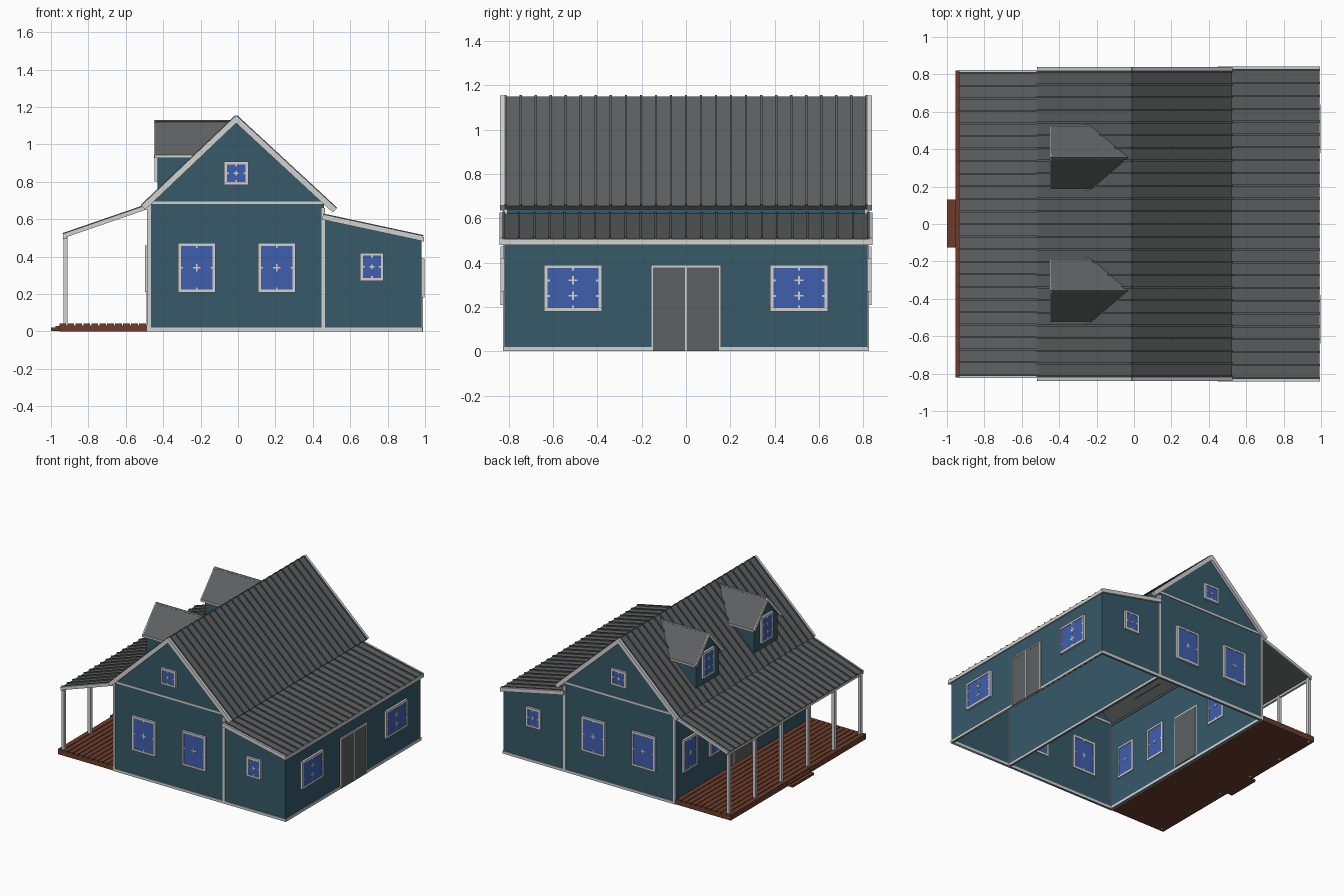
import bpy, bmesh
from mathutils import Vector as V

if "Cube" in bpy.data.objects:
    bpy.data.objects.remove(bpy.data.objects["Cube"])


def material(name, r, g, b):
    m = bpy.data.materials.new(name)
    m.diffuse_color = (r, g, b, 1)
    m.use_nodes = True
    m.node_tree.nodes["Principled BSDF"].inputs["Base Color"].default_value = m.diffuse_color
    return m


TEAL = material("teal siding", 0.038, 0.100, 0.140)
GREY = material("grey metal", 0.110, 0.120, 0.120)
WHITE = material("white trim", 0.65, 0.65, 0.65)
BLUE = material("blue glass", 0.050, 0.115, 0.42)
BROWN = material("brown wood", 0.150, 0.046, 0.025)


def build(name, solids, mat):
    """One object from polygons that are each extruded along a vector."""
    bm = bmesh.new()
    for pts, vec in solids:
        a = [bm.verts.new(p) for p in pts]
        b = [bm.verts.new(V(p) + V(vec)) for p in pts]
        n = len(a)
        bm.faces.new(a)
        bm.faces.new(b[::-1])
        for i in range(n):
            j = (i + 1) % n
            bm.faces.new((a[j], a[i], b[i], b[j]))
    bmesh.ops.recalc_face_normals(bm, faces=bm.faces[:])
    me = bpy.data.meshes.new(name)
    bm.to_mesh(me)
    bm.free()
    me.materials.append(mat)
    ob = bpy.data.objects.new(name, me)
    bpy.context.collection.objects.link(ob)
    return ob


def box(x0, x1, y0, y1, z0, z1):
    return ([(x0, y0, z0), (x1, y0, z0), (x1, y1, z0), (x0, y1, z0)], (0, 0, z1 - z0))


def strip(top, low, y0, y1, vec):
    """Sloped strip between two (x, z) points."""
    (xa, za), (xb, zb) = top, low
    return ([(xa, y0, za), (xa, y1, za), (xb, y1, zb), (xb, y0, zb)], vec)


def roof(name, top, low, half, thick, ribs):
    """Metal roof slab with standing seams running down the slope."""
    d = V((low[0] - top[0], 0, low[1] - top[1])).normalized()
    n = V((-d.z, 0, d.x))
    if n.z < 0:
        n = -n
    parts = [strip(top, low, -half, half, -n * thick)]
    for i in range(ribs + 1):
        y = -half + 0.006 + (2 * half - 0.012) * i / ribs
        parts.append(strip(top, low, y - 0.005, y + 0.005, n * 0.008))
    build(name, parts, GREY)
    return n


def window(name, c, normal, w, h, cols=2, rows=2):
    """Glass plate, frame and small muntin crosses on a wall."""
    c, n = V(c), V(normal)
    u = V((abs(n.y), abs(n.x), 0))

    def bar(a, b, sw, sh, depth):
        m = c + u * a + V((0, 0, b))
        s = u * sw / 2 + V((abs(n.x), abs(n.y), 0)) * depth + V((0, 0, sh / 2))
        return box(m.x - s.x, m.x + s.x, m.y - s.y, m.y + s.y, m.z - s.z, m.z + s.z)

    t = 0.015
    build(name + "_glass", [bar(0, 0, w - t, h - t, 0.012)], BLUE)
    bars = [bar(s * (w - t) / 2, 0, t, h, 0.016) for s in (-1, 1)]
    bars += [bar(0, s * (h - t) / 2, w, t, 0.016) for s in (-1, 1)]
    us = [w * (i / cols - 0.5) for i in range(1, cols)]
    vs = [h * (i / rows - 0.5) for i in range(1, rows)]
    for a in us:
        bars += [bar(a, s * (h / 2 - t), 0.009, 0.022, 0.014) for s in (-1, 1)]
    for b in vs:
        bars += [bar(s * (w / 2 - t), b, 0.022, 0.009, 0.014) for s in (-1, 1)]
    p = min(0.04, w * 0.2)
    for a in us:
        for b in vs:
            bars += [bar(a, b, p, 0.008, 0.014), bar(a, b, 0.008, p, 0.014)]
    build(name + "_frame", bars, WHITE)


L, R, E, W = -0.48, 0.46, 0.98, 0.82   # porch wall, middle wall, lean-to wall, half length
RIDGE, EAVE_L, EAVE_R = (-0.01, 1.15), (-0.515, 0.67), (0.525, 0.655)

# Walls (open underneath)
for s, side in ((-1, "front"), (1, "back")):
    y, inward = s * W, (0, -s * 0.01, 0)
    build(side + "_gable_wall", [([(L, y, 0), (R, y, 0), (R, y, 0.688), (-0.01, y, 1.13), (L, y, 0.688)], inward)], TEAL)
    build(side + "_lean_to_wall", [([(R, y, 0), (E, y, 0), (E, y, 0.495), (R, y, 0.61)], inward)], TEAL)
    # Trim boards on the end walls
    ya, yb = sorted((s * (W - 0.013), s * (W + 0.006)))
    build(side + "_trim", [
        box(L - 0.006, E + 0.004, ya, yb, 0, 0.02),
        box(L, R, ya, yb, 0.68, 0.695),
        box(L - 0.006, L + 0.014, ya, yb, 0, 0.69),
        box(R - 0.014, R + 0.006, ya, yb, 0, 0.66)], WHITE)
    n = (0, s, 0)
    for i, x in enumerate((-0.22, 0.207)):
        window(f"{side}_window_{i}", (x, y, 0.34), n, 0.2, 0.265)
    window(side + "_gable_window", (-0.01, y, 0.845), n, 0.13, 0.125)
    window(side + "_lean_to_window", (0.716, y, 0.345), n, 0.125, 0.15)
build("porch_wall", [box(L, L + 0.01, -W, W, 0, 0.688)], TEAL)
build("middle_wall", [box(R - 0.01, R, -W, W, 0, 0.688)], TEAL)
build("lean_to_side_wall", [box(E - 0.01, E, -W, W, 0, 0.495)], TEAL)
build("base_trim", [box(x - 0.013, x + 0.006, -W, W, 0, 0.02) for x in (R, E)]
      + [box(L - 0.006, L + 0.013, -W, W, 0, 0.02)], WHITE)

# Side windows and doors
for s in (-1, 1):
    window(f"side_window_{s}", (E, s * 0.51, 0.285), (1, 0, 0), 0.26, 0.21, 2, 3)
    for y in (0.33, 0.65):
        window(f"porch_window_{s}_{y}", (L, s * y, 0.335), (-1, 0, 0), 0.17, 0.25)
build("double_door", [box(E - 0.014, E + 0.007, -0.15, 0.15, 0, 0.38)], GREY)
build("double_door_trim", [box(E - 0.012, E + 0.01, y - 0.005, y + 0.005, 0, 0.388) for y in (-0.153, 0, 0.153)]
      + [box(E - 0.012, E + 0.01, -0.158, 0.158, 0.378, 0.388)], WHITE)
build("porch_door", [box(L - 0.007, L + 0.014, -0.11, 0.11, 0.03, 0.42)], GREY)
build("porch_door_trim", [box(L - 0.01, L + 0.01, y - 0.006, y + 0.006, 0.03, 0.43) for y in (-0.114, 0.114)]
      + [box(L - 0.01, L + 0.01, -0.12, 0.12, 0.42, 0.432)], WHITE)

# Roofs with pale edge boards
PORCH_T, PORCH_B = (-0.47, 0.678), (-0.935, 0.518)
LEAN_T, LEAN_B = (0.455, 0.622), (0.99, 0.507)
for name, top, low, half, thick, ribs, edge in (
        ("main_roof_left", RIDGE, EAVE_L, 0.82, 0.02, 24, 0.02),
        ("main_roof_right", RIDGE, EAVE_R, 0.82, 0.02, 24, 0.02),
        ("porch_roof", PORCH_T, PORCH_B, 0.812, 0.012, 24, 0.012),
        ("lean_to_roof", LEAN_T, LEAN_B, 0.828, 0.018, 24, 0.014)):
    n = roof(name, top, low, half, thick, ribs)
    up = n * 0.004
    a, b = (top[0] + up.x, top[1] + up.z), (low[0] + up.x, low[1] + up.z)
    build(name + "_edge_boards", [strip(a, b, y, y + edge, -n * (thick + 0.011))
                                  for y in (-half - edge, half)], WHITE)
build("lean_to_fascia", [box(0.984, 0.994, -0.842, 0.842, 0.48, 0.505)], WHITE)
build("porch_beam", [box(-0.935, -0.918, -0.82, 0.82, 0.495, 0.512)], WHITE)

# Dormers on the porch side
RZ, EZ, HW = 1.13, 0.94, 0.17
k = (RZ - EZ) / HW
for s, side in ((-1, "front"), (1, "back")):
    c = s * 0.355
    xf = -0.43
    h = 0.14
    zt = RZ - h * k - 0.01
    build(side + "_dormer_walls", [
        ([(xf, c - h, 0.73), (xf, c + h, 0.73), (xf, c + h, zt), (xf, c, RZ - 0.01), (xf, c - h, zt)], (0.01, 0, 0))]
        + [([(xf, c + q * h, 0.74), (xf, c + q * h, zt), (-0.19, c + q * h, zt)], (0, -q * 0.01, 0)) for q in (-1, 1)], TEAL)
    slabs, trims = [], []
    for q in (-1, 1):
        e = c + q * HW
        down = V((0, -q * k, -1)).normalized() * 0.013
        slabs.append(([(-0.445, c, RZ), (-0.03, c, RZ), (-0.225, e, EZ), (-0.445, e, EZ)], down))
        trims.append(([(-0.45, c, RZ), (-0.441, c, RZ), (-0.441, e, EZ), (-0.45, e, EZ)], down * 1.6))
        trims.append(box(-0.447, -0.235, e - 0.004, e + 0.004, EZ - 0.012, EZ + 0.002))
    build(side + "_dormer_roof", slabs, GREY)
    build(side + "_dormer_trim", trims, WHITE)
    window(side + "_dormer_window", (xf, c, 0.9), (-1, 0, 0), 0.14, 0.2, 2, 3)

# Porch deck of long planks, step and posts
build("porch_deck_base", [box(-0.955, L - 0.006, -W, W, 0, 0.032)], BROWN)
step = (0.955 - 0.486) / 11
build("deck_planks", [box(-0.955 + i * step, -0.955 + (i + 1) * step - 0.006, -W, W, 0.032, 0.042)
                      for i in range(11)], BROWN)
build("porch_step", [box(-1.0, -0.955, -0.125, 0.13, 0.002, 0.02), box(-0.975, -0.955, -0.125, 0.13, 0.002, 0.028)], BROWN)
build("porch_posts", [box(-0.934, -0.911, y - 0.0115, y + 0.0115, 0, 0.51)
                      for y in [-0.8 + 0.32 * i for i in range(6)]], WHITE)
